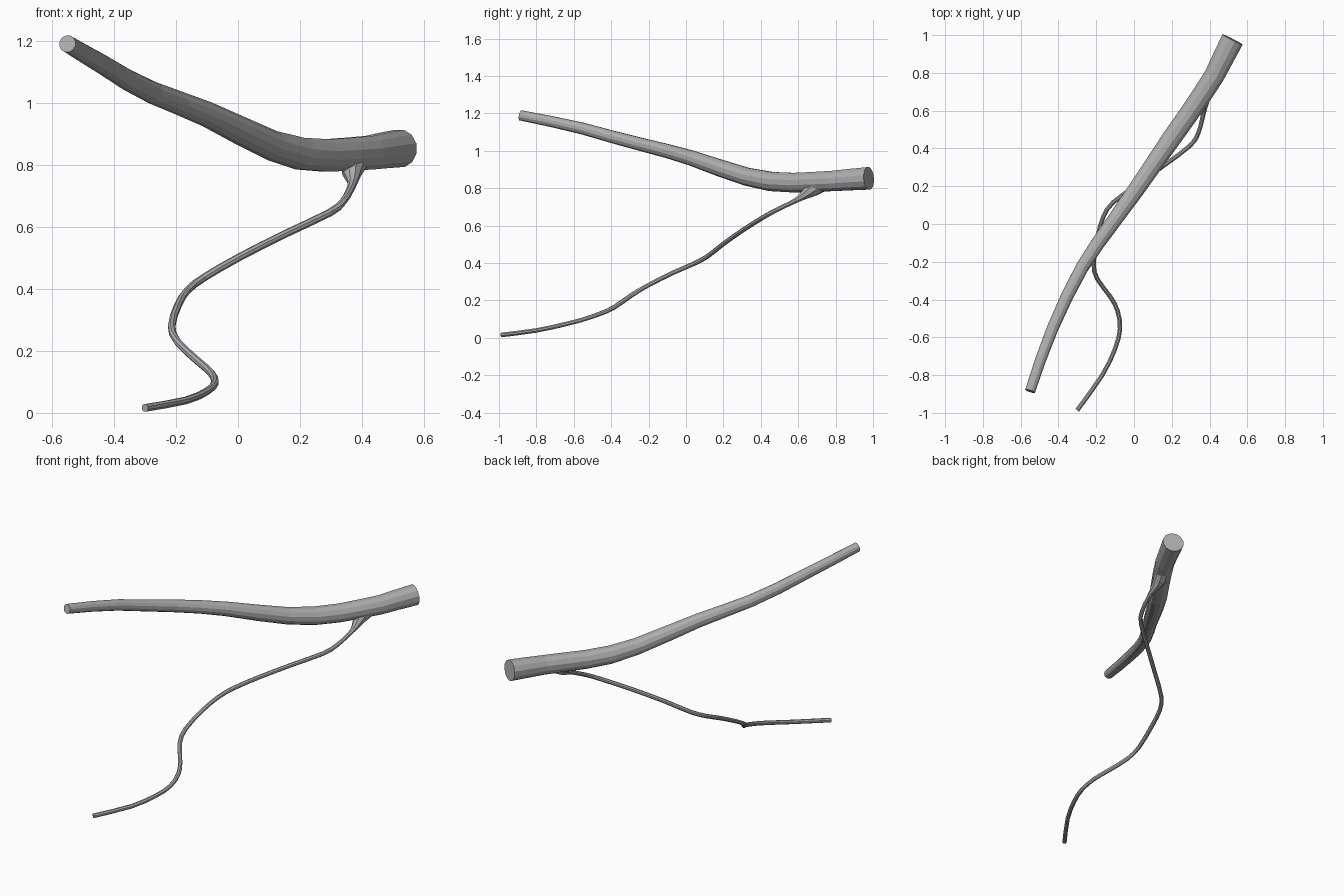
import bpy, bmesh, math
from mathutils import Vector

if "Cube" in bpy.data.objects:
    bpy.data.objects.remove(bpy.data.objects["Cube"])


def smooth_path(path):
    """Add a rounded midpoint between every two path points."""
    P = [Vector(p) for p in path]
    out = []
    for i in range(len(P) - 1):
        a, b = P[max(i - 1, 0)], P[min(i + 2, len(P) - 1)]
        out += [P[i], (9 * (P[i] + P[i + 1]) - a - b) / 16]
    return out + [P[-1]]


def tube(name, path, sides):
    """Capped tube through (x, y, z, radius) points, rings square to the path."""
    bm = bmesh.new()
    pts = [Vector(p[:3]) for p in path]
    rings = []
    n = len(pts)
    for i, p in enumerate(pts):
        a, b = pts[max(i - 1, 0)], pts[min(i + 1, n - 1)]
        t = ((p - a).normalized() + (b - p).normalized()).normalized()
        side = t.cross(Vector((0, 0, 1))).normalized()
        up = side.cross(t)
        r = path[i][3]
        ring = []
        for k in range(sides):
            ang = 2 * math.pi * (k + 0.5) / sides
            ring.append(bm.verts.new(p + r * (math.cos(ang) * side + math.sin(ang) * up)))
        rings.append(ring)
    for lo, hi in zip(rings, rings[1:]):
        for k in range(sides):
            m = (k + 1) % sides
            bm.faces.new((lo[k], lo[m], hi[m], hi[k]))
    bm.faces.new(rings[0])
    bm.faces.new(rings[-1])
    bmesh.ops.recalc_face_normals(bm, faces=bm.faces)
    me = bpy.data.meshes.new(name)
    bm.to_mesh(me)
    bm.free()
    ob = bpy.data.objects.new(name, me)
    bpy.context.collection.objects.link(ob)
    return ob


# thick tapering main tube
main = tube("main_vessel", [
    (-.55, -.885, 1.19, .028), (-.495, -.72, 1.157, .03),
    (-.432, -.555, 1.12, .032), (-.358, -.39, 1.074, .034),
    (-.275, -.23, 1.032, .036), (-.19, -.10, .999, .038),
    (-.10, .025, .963, .041), (.01, .18, .909, .046),
    (.11, .325, .862, .049), (.20, .455, .836, .053),
    (.285, .575, .83, .054), (.357, .68, .834, .055),
    (.425, .785, .839, .056), (.47, .875, .846, .059),
    (.522, .977, .853, .062)], 12)

# thin winding side branch that flares into the main tube
branch = tube("side_branch", smooth_path([
    (-.30, -.985, .016, .013), (-.168, -.80, .04, .0125),
    (-.10, -.66, .07, .0125), (-.074, -.555, .097, .0125),
    (-.087, -.46, .129, .0125), (-.125, -.385, .163, .0125),
    (-.195, -.29, .229, .0125), (-.214, -.205, .28, .0125),
    (-.193, -.07, .348, .0125), (-.162, .04, .396, .0125),
    (-.11, .115, .436, .0125), (.006, .20, .503, .0125),
    (.152, .305, .577, .0125), (.295, .413, .645, .0125),
    (.338, .476, .68, .0125), (.36, .55, .716, .0125),
    (.369, .60, .742, .016), (.368, .637, .767, .028),
    (.37, .68, .795, .04), (.392, .74, .825, .038)]), 8)

# fuse the branch root with the main tube
fuse = main.modifiers.new("fuse", 'BOOLEAN')
fuse.operation = 'UNION'
fuse.solver = 'EXACT'
fuse.object = branch
deps = bpy.context.evaluated_depsgraph_get()
main.data = bpy.data.meshes.new_from_object(main.evaluated_get(deps))
main.modifiers.clear()
main.name = "branching_vessel"
bpy.data.objects.remove(branch)

# mid grey colour
grey = bpy.data.materials.new("mid_grey")
grey.diffuse_color = (.42, .42, .42, 1)
grey.use_nodes = True
grey.node_tree.nodes["Principled BSDF"].inputs["Base Color"].default_value = grey.diffuse_color
main.data.materials.clear()
main.data.materials.append(grey)
